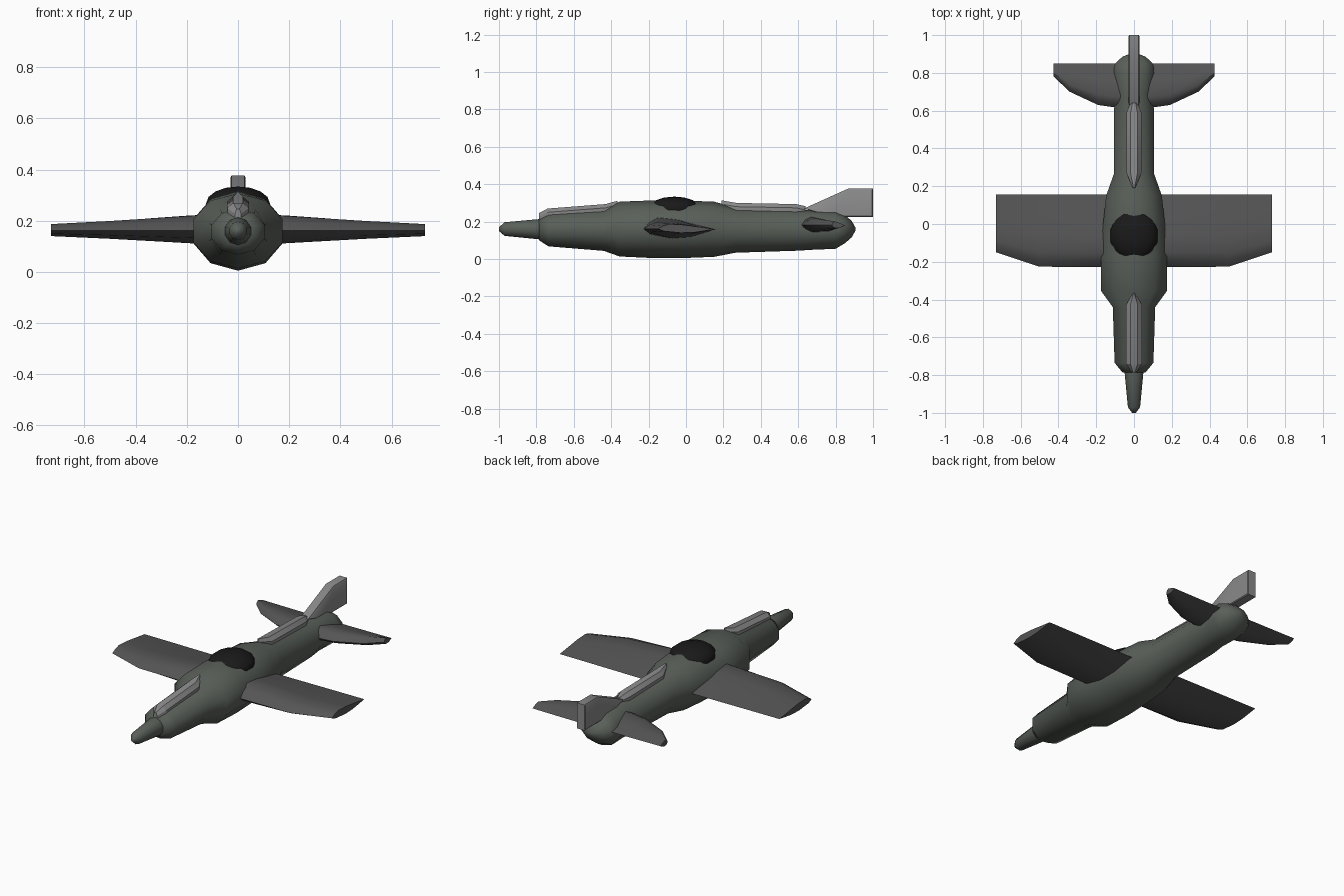
import bpy
import bmesh
from math import sin, cos, tau, radians

if "Cube" in bpy.data.objects:
    bpy.data.objects.remove(bpy.data.objects["Cube"])


def material(name, r, g, b):
    m = bpy.data.materials.new(name)
    m.diffuse_color = (r, g, b, 1)
    m.use_nodes = True
    m.node_tree.nodes["Principled BSDF"].inputs["Base Color"].default_value = m.diffuse_color
    return m


BODY = material("dark green grey", 0.10, 0.115, 0.10)
WING = material("dark grey", 0.09, 0.09, 0.09)
LIGHT = material("light grey", 0.25, 0.25, 0.25)
GLASS = material("black glass", 0.01, 0.01, 0.01)


def finish(ob, mat, angle):
    ob.data.materials.append(mat)
    bpy.ops.object.select_all(action='DESELECT')
    ob.select_set(True)
    bpy.context.view_layer.objects.active = ob
    bpy.ops.object.shade_smooth_by_angle(angle=radians(angle))
    return ob


def loft(name, rings, mat, angle=40):
    """Skin a list of equal-length point rings and cap both ends."""
    bm = bmesh.new()
    vs = [[bm.verts.new(p) for p in ring] for ring in rings]
    n = len(vs[0])
    for a, b in zip(vs, vs[1:]):
        for i in range(n):
            j = (i + 1) % n
            bm.faces.new((a[i], a[j], b[j], b[i]))
    bm.faces.new(vs[0])
    bm.faces.new(vs[-1])
    bmesh.ops.recalc_face_normals(bm, faces=bm.faces)
    me = bpy.data.meshes.new(name)
    bm.to_mesh(me)
    bm.free()
    ob = bpy.data.objects.new(name, me)
    bpy.context.collection.objects.link(ob)
    return finish(ob, mat, angle)


def tube(name, stations, mat):
    """Ten-sided body from (y, half width, bottom z, top z) stations."""
    rings = []
    for y, w, lo, hi in stations:
        c, r = (lo + hi) / 2, (hi - lo) / 2
        rings.append([(w * sin(tau * i / 10), y, c - r * cos(tau * i / 10))
                      for i in range(10)])
    return loft(name, rings, mat, 60)


def wing(name, profile, stations, zc, mat):
    """Full-span wing; stations are (x, leading y, trailing y, thickness scale)."""
    full = [(-x, a, b, t) for x, a, b, t in reversed(stations)] + stations
    rings = [[(x, a + u * (b - a), zc + v * t) for u, v in profile]
             for x, a, b, t in full]
    return loft(name, rings, mat)


def spine(name, stations, base, mat):
    """Raised fairing from (y, half width, top z) stations."""
    rings = [[(-w, y, base), (-w, y, z - 0.02), (-w * 0.45, y, z),
              (w * 0.45, y, z), (w, y, z - 0.02), (w, y, base)]
             for y, w, z in stations]
    return loft(name, rings, mat, 30)


# Fuselage and nose
tube("fuselage", [
    (-0.785, 0.065, 0.10, 0.215), (-0.735, 0.108, 0.068, 0.247),
    (-0.44, 0.118, 0.044, 0.267), (-0.355, 0.183, 0.014, 0.307),
    (-0.17, 0.183, 0.005, 0.314), (0.0, 0.172, 0.006, 0.312),
    (0.15, 0.155, 0.012, 0.307), (0.265, 0.112, 0.034, 0.275),
    (0.60, 0.112, 0.045, 0.265), (0.68, 0.100, 0.050, 0.262),
    (0.80, 0.116, 0.055, 0.258), (0.85, 0.105, 0.085, 0.235),
    (0.885, 0.065, 0.115, 0.205), (0.905, 0.015, 0.15, 0.17)], BODY)
tube("nose_cone", [
    (-1.0, 0.01, 0.15, 0.17), (-0.97, 0.034, 0.124, 0.197),
    (-0.78, 0.053, 0.105, 0.214), (-0.74, 0.054, 0.105, 0.214)], BODY)

# Main wing and tailplane
wing("main_wing",
     [(0, 0), (0.08, 0.035), (0.2, 0.06), (0.45, 0.05), (0.75, 0.02),
      (1, -0.005), (0.65, -0.045), (0.4, -0.052), (0.1, -0.03)],
     [(0.10, -0.228, 0.156, 1.05), (0.50, -0.226, 0.156, 0.62),
      (0.73, -0.15, 0.156, 0.42)], 0.162, WING)
wing("tailplane",
     [(0, 0), (0.1, 0.028), (0.25, 0.043), (0.6, 0.025), (1, -0.004),
      (0.6, -0.035), (0.25, -0.037), (0.08, -0.018)],
     [(0.05, 0.61, 0.85, 1.05), (0.19, 0.63, 0.85, 0.9),
      (0.34, 0.70, 0.85, 0.65), (0.425, 0.78, 0.85, 0.45)], 0.182, WING)

# Tail fin: side outline, thick in the middle and slimmer at its two faces
outline = [(0.63, 0.27), (0.87, 0.378), (1.0, 0.378), (1.0, 0.225), (0.78, 0.225)]
inner = [(0.645, 0.268), (0.872, 0.37), (0.995, 0.37), (0.995, 0.23), (0.78, 0.23)]
loft("tail_fin", [[(x, y, z) for y, z in pts] for x, pts in
     ((-0.029, inner), (-0.025, outline), (0.025, outline), (0.029, inner))],
     LIGHT, 30)

# Raised fairings in front of and behind the cockpit
spine("front_fairing", [
    (-0.785, 0.012, 0.247), (-0.74, 0.042, 0.270), (-0.43, 0.043, 0.294),
    (-0.365, 0.006, 0.312)], 0.215, LIGHT)
spine("rear_fairing", [
    (0.19, 0.006, 0.314), (0.27, 0.040, 0.300), (0.59, 0.040, 0.294),
    (0.64, 0.018, 0.282)], 0.23, LIGHT)

# Cockpit canopy
bpy.ops.mesh.primitive_uv_sphere_add(segments=14, ring_count=8, radius=1,
                                     location=(0, -0.062, 0.268))
canopy = bpy.context.object
canopy.name = "canopy"
canopy.scale = (0.128, 0.14, 0.066)
bpy.ops.object.transform_apply(location=False, rotation=False, scale=True)
finish(canopy, GLASS, 60)
